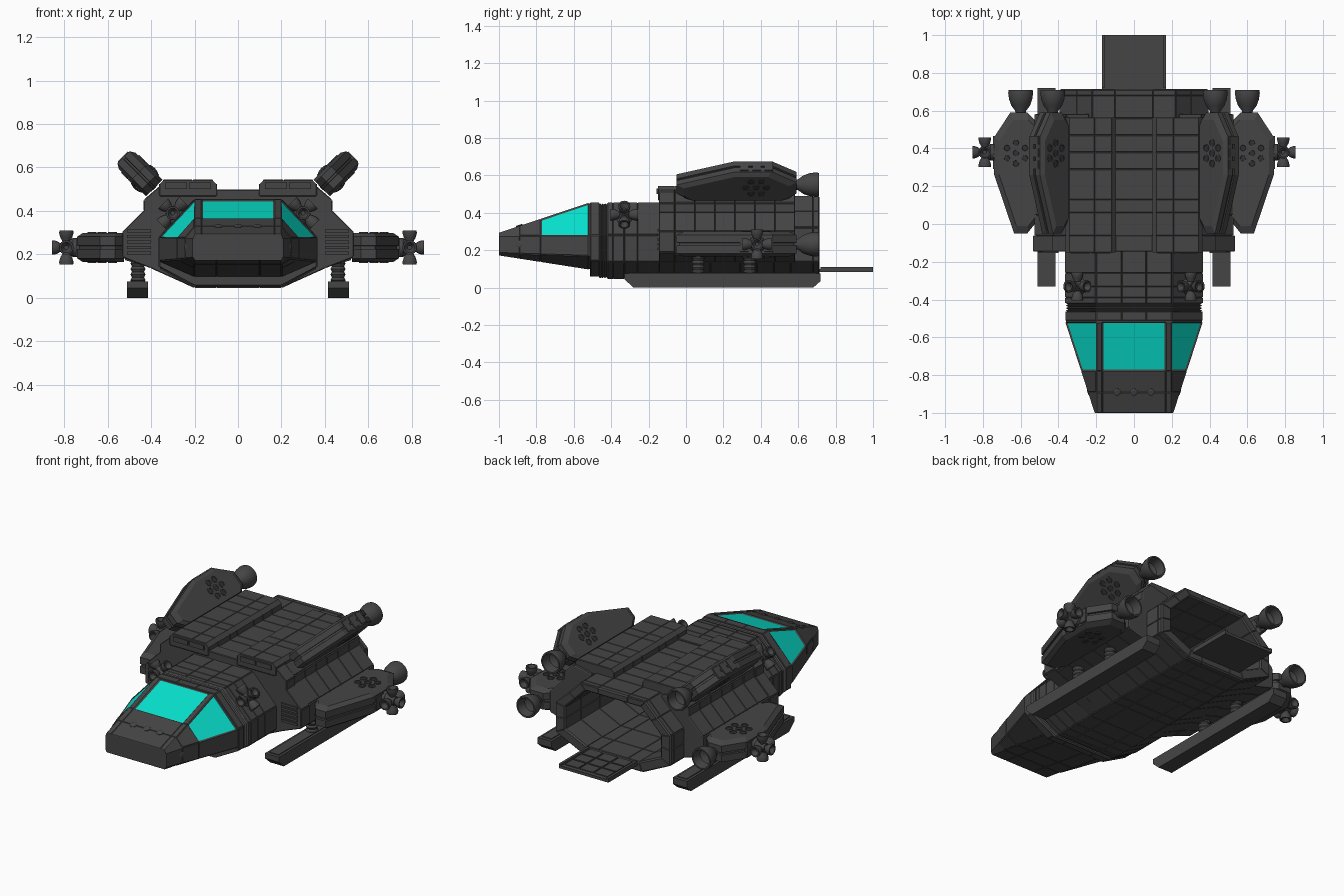
import bpy, bmesh, math
from mathutils import Vector

if bpy.data.objects.get("Cube"):
    bpy.data.objects.remove(bpy.data.objects["Cube"])


def material(name, rgb):
    m = bpy.data.materials.new(name)
    m.use_nodes = True
    m.diffuse_color = (*rgb, 1)
    m.node_tree.nodes["Principled BSDF"].inputs["Base Color"].default_value = (*rgb, 1)
    return m


GREY = material("hull grey", (0.06, 0.06, 0.06))
GLASS = material("cyan glass", (0.002, 0.76, 0.62))
DARK = material("dark recess", (0.03, 0.03, 0.03))


def finish(name, bm, mats=(GREY,), mirror=False, smooth=False):
    me = bpy.data.meshes.new(name)
    bm.to_mesh(me)
    bm.free()
    for m in mats:
        me.materials.append(m)
    if smooth:
        me.polygons.foreach_set("use_smooth", [True] * len(me.polygons))
        me.set_sharp_from_angle(angle=math.radians(35))
    ob = bpy.data.objects.new(name, me)
    bpy.context.collection.objects.link(ob)
    if mirror:
        ob.modifiers.new("mirror", "MIRROR")
    return ob


def add_loft(bm, rings):
    rows = [[bm.verts.new(p) for p in r] for r in rings]
    n = len(rows[0])
    faces = [bm.faces.new((a[i], a[(i + 1) % n], b[(i + 1) % n], b[i]))
             for a, b in zip(rows, rows[1:]) for i in range(n)]
    faces += [bm.faces.new(rows[0]), bm.faces.new(rows[-1])]
    return faces


def loft(name, rings, panel=0.0, glass=None, mirror=False, mats=(GREY,), smooth=False):
    """Skin a row of rings; panel raises a plate on each face; glass picks window faces."""
    bm = bmesh.new()
    add_loft(bm, rings)
    bmesh.ops.recalc_face_normals(bm, faces=bm.faces)
    panes = [f for f in bm.faces if glass and glass(f.calc_center_median())]
    plates = [f for f in bm.faces if f not in panes and len(f.verts) == 4
              and min(e.calc_length() for e in f.edges) > 0.025]
    if panel:
        bmesh.ops.inset_individual(bm, faces=plates, thickness=0.004, depth=panel)
    if panes:
        bmesh.ops.inset_individual(bm, faces=panes, thickness=0.009, depth=-0.004)
        for f in panes:
            f.material_index = 1
    return finish(name, bm, mats, mirror, smooth)


def section(half, y):
    """Full cross-section from its +x half, listed bottom to top."""
    return [(x, y, z) for x, z in half] + [(-x, y, z) for x, z in reversed(half)]


def outline(pts, y):
    return [(x, y, z) for x, z in pts]


def box(name, x0, x1, y0, y1, z0, z1, **kw):
    sq = [(x0, z0), (x1, z0), (x1, z1), (x0, z1)]
    return loft(name, [outline(sq, y0), outline(sq, y1)], **kw)


def lathe_rings(origin, axis, profile, sides=16):
    axis = Vector(axis).normalized()
    u = axis.orthogonal().normalized()
    v = axis.cross(u)
    o = Vector(origin)
    return [[o + axis * d + (u * math.cos(a) + v * math.sin(a)) * r
             for a in (math.tau * i / sides for i in range(sides))] for r, d in profile]


# Cockpit, tapering from the full section to the blunt nose
NOSE = [(.1, .175), (.2, .175), (.205, .185), (.205, .275), (.2, .29), (.168, .29)]
FULL = [(.1, .1), (.2, .1), (.36, .17), (.36, .28), (.2, .45), (.168, .45)]


def cockpit_ring(y):
    t = min((y + 1) / .48, 1)
    return section([(a + (c - a) * t, b + (d - b) * t)
                    for (a, b), (c, d) in zip(NOSE, FULL)], y)


def is_window(c):
    if not -.76 < c.y < -.54:
        return False
    return abs(c.x) < .15 and c.z > .3 or (.2 < abs(c.x) < .29 and c.z > .28)


loft("cockpit", [cockpit_ring(y) for y in (-1, -.89, -.778, -.52, -.5)],
     panel=.003, glass=is_window, mats=(GREY, GLASS))

# Plain band, ribbed joint and neck
NECK = [(.1, .05), (.2, .05), (.36, .14), (.36, .28), (.2, .45), (.065, .45)]
BAND = [(.1, .06), (.2, .06), (.36, .145), (.36, .28), (.2, .452), (.065, .452)]
loft("joint_band", [section(BAND, y) for y in (-.512, -.462)], panel=.002)
ribs = []
for i in range(8):
    s = 1 if i % 2 else .97
    ribs.append(section([(x * s, .25 + (z - .25) * s) for x, z in NECK], -.465 + i * .0065))
loft("neck_joint", ribs)
loft("neck", [section(NECK, y) for y in (-.42, -.39, -.33, -.26, -.14)], panel=.005)

# Main hull with an open cargo bay at the back
HULL = [(.1, .05), (.2, .05), (.39, .14), (.39, .23), (.39, .32), (.3, .405), (.22, .485),
        (.1, .485)]
BAY = [(.1, .1), (.18, .1), (.33, .17), (.33, .24), (.33, .31), (.26, .38), (.19, .45),
       (.1, .45)]
loft("main_hull",
     [section(HULL, y) for y in (-.1, .06, .13, .29, .38, .47, .56, .68, .71)]
     + [section(BAY, y) for y in (.71, .56, .38, .2, .05)], panel=.005)

# Collar behind the neck, with vents
COLLAR = [(.1, .05), (.2, .05), (.4, .14), (.53, .19), (.53, .3), (.43, .4), (.43, .45),
          (.36, .51), (.1, .495)]
loft("collar", [section(COLLAR, y) for y in (-.145, -.06)], panel=.004)
for i in range(5):
    z = .2 + i * .025
    box(f"vent_slat_{i + 1}", .4, .51, -.153, -.14, z, z + .014, mirror=True)

# Raised plated roof either side of the centre channel, between the shoulder pods
BLOCK = [(.1, .47), (.36, .47), (.36, .525), (.345, .54), (.21, .54), (.115, .54), (.1, .525)]
loft("roof_block", [outline(BLOCK, y) for y in (-.15, -.06, .06, .13, .29, .38, .47, .565)],
     panel=.004, mirror=True)
for label, x in (("inner", .125), ("outer", .235)):
    box(f"{label}_roof_pad", x, x + .1, -.157, -.15, .5, .53, mirror=True)

# Side fairings carrying the pods
FAIRING = [(.38, .14), (.52, .18), (.52, .3), (.42, .4), (.42, .45), (.36, .505),
           (.24, .477), (.35, .34), (.35, .2)]
loft("side_fairing", [outline(FAIRING, -.06 + i * .107) for i in range(7)],
     panel=.006, mirror=True)

# Engine pods: one flat on each side, one tilted up on each shoulder
PLAN = [(0, 0), (.04, -.05), (.11, -.05), (.215, .26), (.215, .46), (.13, .59), (.04, .59),
        (0, .55)]
LAYERS = [(-1, .88), (-.74, 1), (-.12, 1), (-.1, .96), (.1, .96), (.12, 1), (.74, 1), (1, .88)]
BELL = [(.022, -.03), (.03, .005), (.05, .032), (.062, .065), (.067, .1), (.064, .115),
        (.055, .115), (.045, .06), (.015, .045)]
DISC = [(.021, -.004), (.021, .004), (.016, .004), (.015, .001)]


def pod(name, ox, oz, angle, width, thick, bell):
    out = Vector((math.cos(angle), 0, math.sin(angle)))
    up = Vector((-out.z, 0, out.x))

    def place(u, y, w):
        return Vector((ox, y, oz)) + out * u * width + up * w

    # The inner edge stays flush with its mount while the other edges are chamfered
    loft(name, [[place(u * s, .27 + (y - .27) * s, w * thick)
                 for u, y in PLAN] for w, s in LAYERS], mirror=True)
    # Round launch tubes on both flat faces
    bm = bmesh.new()
    spots = [(0, 0)] + [(math.sin(k * math.pi / 3), math.cos(k * math.pi / 3))
                        for k in range(6)]
    for side in (-1, 1):
        for a, b in spots:
            base = place(.1 + a * .055, .375 + b * .055, side * thick)
            caps = add_loft(bm, lathe_rings(base, up * side, DISC, 10))
            caps[-1].material_index = 1
    bmesh.ops.recalc_face_normals(bm, faces=bm.faces)
    finish(name + "_tubes", bm, (GREY, DARK), mirror=True)
    # Ribs along the outer edge
    for i in range(3):
        y = .29 + i * .065
        rib = [place(u, y, w * thick) for u, w in
               ((.2, -.7), (.221, -.6), (.221, .6), (.2, .7))]
        loft(f"{name}_rib_{i + 1}", [rib, [p + Vector((0, .045, 0)) for p in rib]], mirror=True)
    loft(name + "_nozzle", lathe_rings((bell[0], .595, bell[1]), (0, 1, 0), BELL, 20),
         mirror=True, smooth=True)


pod("lower_pod", .525, .232, 0, 1.0, .067, (.6, .232))
pod("upper_pod", .385, .505, math.radians(45), .93, .054, (.43, .55))

# Small steering thrusters: five flared cones on a hub
CONE = [(.013, 0), (.016, .025), (.028, .045), (.034, .065), (.033, .078), (.025, .078),
        (.01, .05)]
HUB = [(.045, -.06), (.045, -.03), (.032, -.015), (.026, .024)]


def thruster(name, center, normal, size):
    n = Vector(normal).normalized()
    y = Vector((0, 1, 0))
    v = n.cross(y)
    bm = bmesh.new()
    for axis in (y, -y, v, -v, n):
        s = size * (.85 if axis == n else 1)
        add_loft(bm, lathe_rings(center, axis, [(r * size, d * s) for r, d in CONE], 12))
    add_loft(bm, lathe_rings(center, n, HUB, 12))
    bmesh.ops.recalc_face_normals(bm, faces=bm.faces)
    finish(name, bm, mirror=True, smooth=True)


thruster("pod_thruster", (.79, .38, .232), (1, 0, 0), 1.0)
thruster("neck_thruster", (.3, -.33, .39), (1, 0, 1), .95)

# Landing skids on ridged struts
SKID = [(-.33, .075), (-.33, .045), (-.28, 0), (.68, 0), (.72, .035), (.72, .075)]
loft("landing_skid", [[(x, y, z) for y, z in SKID] for x in (.415, .51)], mirror=True)
box("skid_rail", .43, .495, -.31, .7, .07, .08, mirror=True)
ridges = [(.036 if i % 2 else .029, .07 + i * .0125) for i in range(11)]
for label, y in (("front", .065), ("rear", .34)):
    loft(label + "_strut", lathe_rings((.46, y, 0), (0, 0, 1), ridges, 12), mirror=True)

# Loading ramp with tread plates and side lips
box("ramp", -.17, .17, .69, 1.0, .083, .1)
for i in range(3):
    for j in range(3):
        x, y = -.145 + i * .1, .73 + j * .085
        box(f"ramp_tread_{i + 1}_{j + 1}", x, x + .09, y, y + .075, .099, .105)
box("ramp_lip", .155, .17, .72, 1.0, .095, .11, mirror=True)

# Nose sensors
STUD = [(.02, -.01), (.02, .004), (.013, .008)]
for label, x in (("right", -.09), ("middle", 0), ("left", .09)):
    loft(label + "_nose_sensor", lathe_rings((x, -.89, .328), (0, -.32, .95), STUD, 12))
loft("side_nose_sensor", lathe_rings((.238, -.89, .232), (.95, -.3, 0), STUD, 12), mirror=True)
